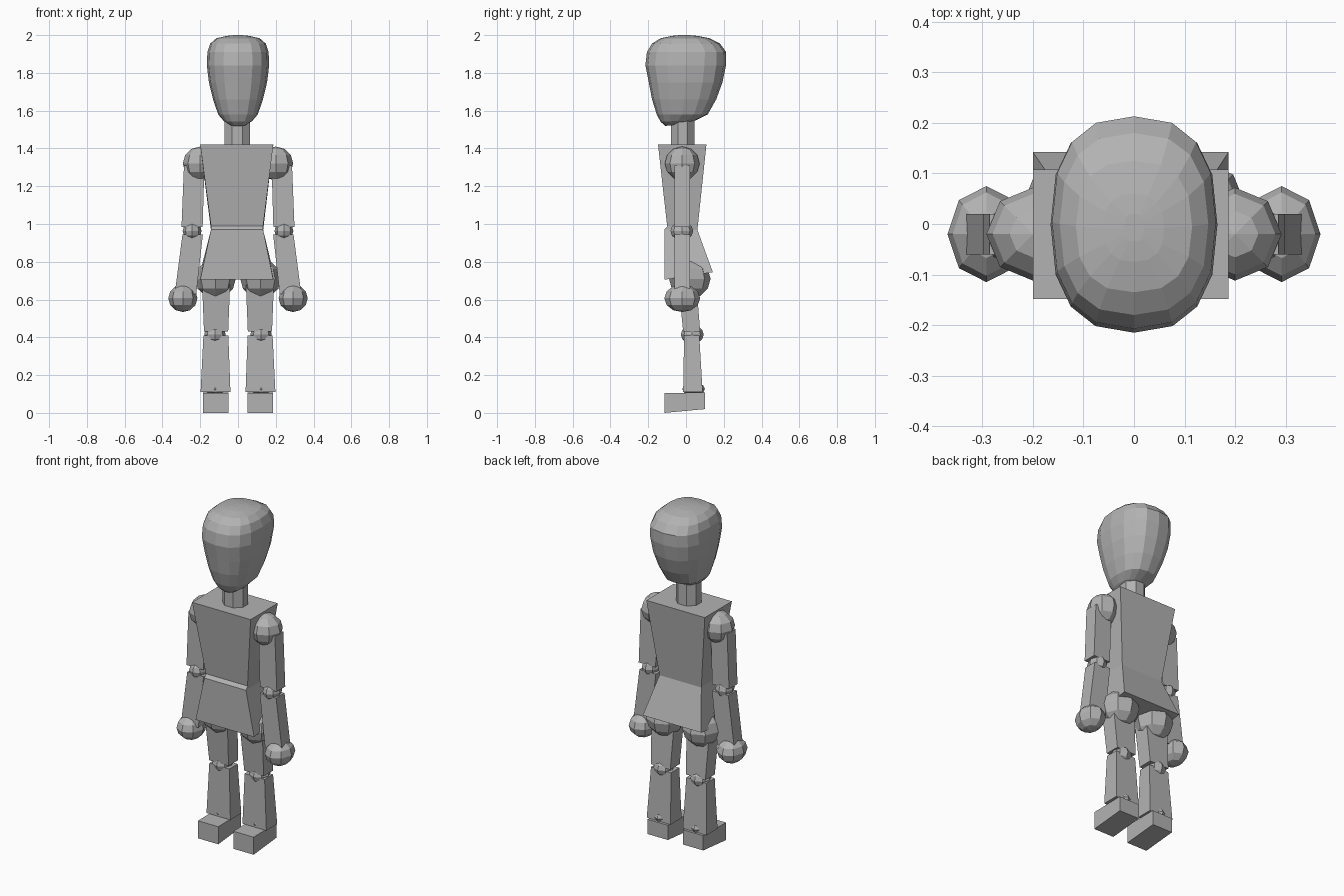
import bpy, bmesh, math

if "Cube" in bpy.data.objects:
    bpy.data.objects.remove(bpy.data.objects["Cube"])

grey = bpy.data.materials.new("plain grey")
grey.diffuse_color = (0.45, 0.45, 0.45, 1)
grey.use_nodes = True
grey.node_tree.nodes["Principled BSDF"].inputs["Base Color"].default_value = grey.diffuse_color


def finish(bm, name):
    bmesh.ops.recalc_face_normals(bm, faces=bm.faces[:])
    mesh = bpy.data.meshes.new(name)
    bm.to_mesh(mesh)
    bm.free()
    mesh.materials.append(grey)
    ob = bpy.data.objects.new(name, mesh)
    bpy.context.collection.objects.link(ob)
    return ob


def loft(name, rings):
    """Skin a stack of equal-length point rings and cap both ends."""
    bm = bmesh.new()
    loops = [[bm.verts.new(p) for p in ring] for ring in rings]
    n = len(loops[0])
    for a, b in zip(loops, loops[1:]):
        for i in range(n):
            j = (i + 1) % n
            bm.faces.new((a[i], a[j], b[j], b[i]))
    bm.faces.new(loops[0][::-1])
    bm.faces.new(loops[-1])
    return finish(bm, name)


def rect(x0, x1, y0, y1, zf, zb=None):
    """Rectangle ring; front and back edges may differ in height."""
    zb = zf if zb is None else zb
    return [(x0, y0, zf), (x1, y0, zf), (x1, y1, zb), (x0, y1, zb)]


def ball(name, center, radii):
    bm = bmesh.new()
    bmesh.ops.create_uvsphere(bm, u_segments=8, v_segments=6, radius=1)
    for v in bm.verts:
        v.co = [c + r * k for c, r, k in zip(center, radii, v.co)]
    return finish(bm, name)


def egg_ring(z, w, yf, yb, tilt=0):
    """Rounded-square ring of 16 points for the head."""
    cy, d, pts = (yf + yb) / 2, (yb - yf) / 2, []
    for i in range(16):
        a = math.tau * i / 16
        c, s = math.cos(a), math.sin(a)
        p = 2 / 2.5
        y = math.copysign(abs(s) ** p, s)
        pts.append((w * math.copysign(abs(c) ** p, c), cy + d * y, z + tilt * y))
    return pts


# Head: faceted egg, narrower at the chin
loft("head", [egg_ring(*r) for r in (
    (1.525, 0.04, -0.11, 0.0, 0.006), (1.545, 0.075, -0.135, 0.05, 0.003),
    (1.58, 0.105, -0.155, 0.115), (1.66, 0.132, -0.18, 0.16),
    (1.75, 0.154, -0.197, 0.193), (1.84, 0.165, -0.215, 0.212),
    (1.91, 0.162, -0.207, 0.213), (1.955, 0.147, -0.18, 0.18),
    (1.983, 0.115, -0.135, 0.125), (1.996, 0.06, -0.075, 0.06),
    (2.0, 0.02, -0.035, 0.02))])

# Neck: octagonal post
loft("neck", [[(-0.005 + 0.073 * math.cos(math.tau * (i + .5) / 8),
                -0.018 + 0.067 * math.sin(math.tau * (i + .5) / 8), z)
               for i in range(8)] for z in (1.41, 1.57)])

# Chest and hip block, meeting at the waist
loft("chest", [rect(-0.143, 0.133, -0.1, 0.06, 0.99, 0.965),
               rect(-0.2, 0.187, -0.148, 0.108, 1.42)])
loft("hips", [rect(-0.2, 0.187, -0.115, 0.142, 0.705, 0.745),
              rect(-0.143, 0.133, -0.115, 0.06, 0.97, 0.97),
              rect(-0.143, 0.133, -0.095, 0.058, 0.99, 0.972)])


def box(name, s, low, high):
    """Tapered limb: each end is (centre x, half width, y0, y1, z)."""
    loft(name, [rect(s * e[0] - e[1], s * e[0] + e[1], *e[2:]) for e in (low, high)])


for s, side in ((-1, "right"), (1, "left")):
    # Arm boxes and joint balls
    box(side + "_upper_arm", s, (0.243, 0.056, -0.06, 0.02, 0.985),
        (0.232, 0.054, -0.06, 0.02, 1.31))
    box(side + "_forearm", s, (0.278, 0.057, -0.06, 0.02, 0.63),
        (0.240, 0.054, -0.06, 0.02, 0.945))
    ball(side + "_shoulder", (s * 0.2, -0.02, 1.32), (0.092, 0.092, 0.09))
    ball(side + "_elbow", (s * 0.243, -0.022, 0.963), (0.05, 0.06, 0.05))
    ball(side + "_hand", (s * 0.292, -0.02, 0.607), (0.077, 0.095, 0.073))
    # Leg boxes and joint balls
    box(side + "_thigh", s, (0.116, 0.064, -0.015, 0.075, 0.43),
        (0.116, 0.074, -0.04, 0.055, 0.68))
    box(side + "_shin", s, (0.119, 0.079, -0.015, 0.088, 0.11),
        (0.117, 0.066, -0.01, 0.07, 0.41))
    ball(side + "_hip_joint", (s * 0.12, 0.02, 0.71), (0.108, 0.11, 0.105))
    ball(side + "_knee", (s * 0.122, 0.033, 0.415), (0.057, 0.061, 0.05))
    ball(side + "_ankle", (s * 0.122, 0.04, 0.127), (0.05, 0.06, 0.035))
    # Foot block with a slightly raised heel
    box(side + "_foot", s, (0.117, 0.067, -0.115, 0.1, 0.0, 0.02),
        (0.117, 0.067, -0.115, 0.1, 0.105, 0.108))
